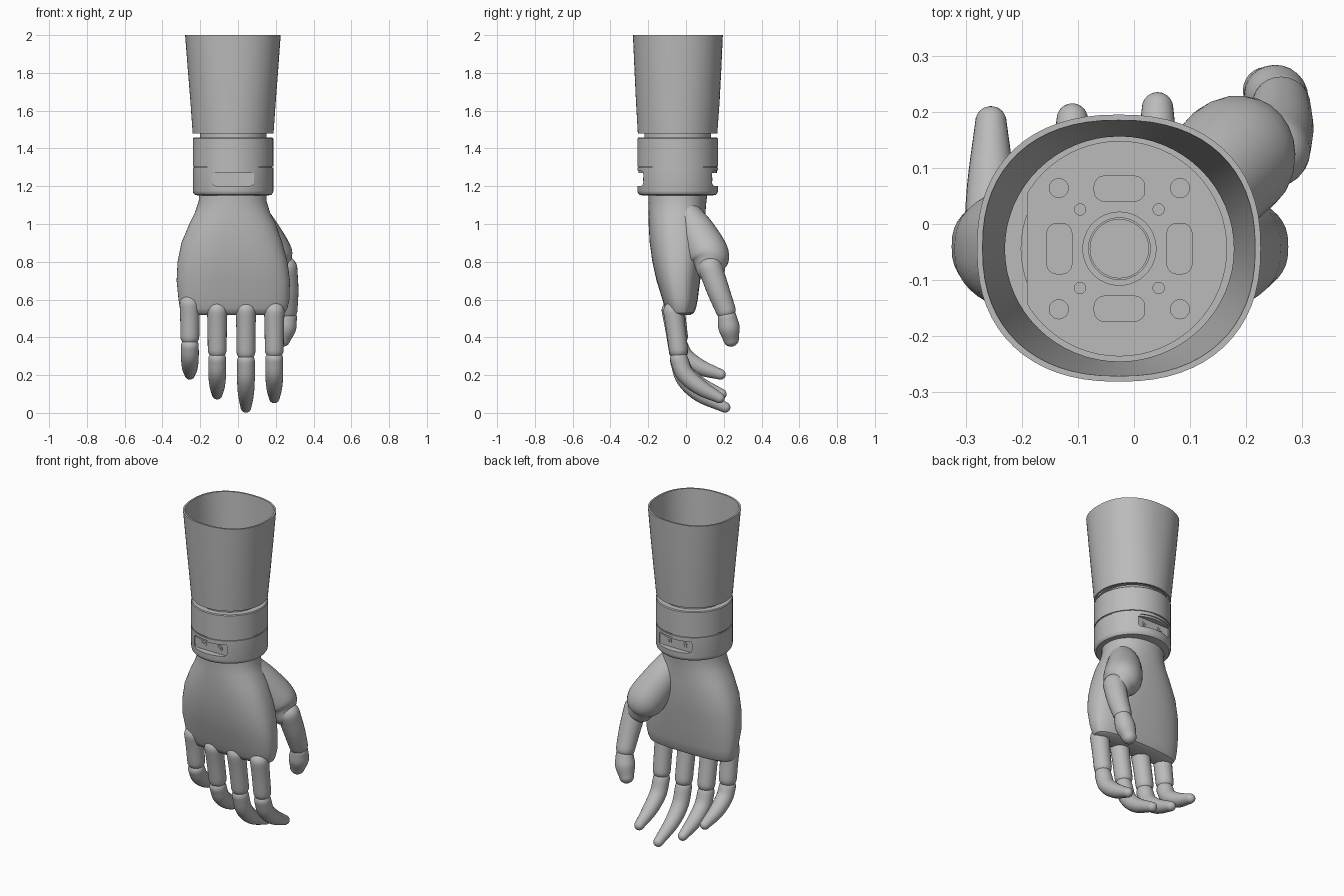
import bpy, bmesh, math
from mathutils import Vector, Matrix

if "Cube" in bpy.data.objects:
    bpy.data.objects.remove(bpy.data.objects["Cube"])

grey = bpy.data.materials.new("matte grey")
grey.use_nodes = True
grey.diffuse_color = (0.5, 0.5, 0.5, 1)
grey.node_tree.nodes["Principled BSDF"].inputs["Base Color"].default_value = grey.diffuse_color

CX, CY = -0.026, -0.044      # forearm axis
parts = []


def finish(name, bm, keep=True):
    bmesh.ops.recalc_face_normals(bm, faces=bm.faces)
    mesh = bpy.data.meshes.new(name)
    bm.to_mesh(mesh)
    bm.free()
    mesh.materials.append(grey)
    ob = bpy.data.objects.new(name, mesh)
    bpy.context.collection.objects.link(ob)
    if keep:
        parts.append(ob)
    return ob


def skin_rings(name, rings, closed=False):
    """Bridge rings of points; cap the ends, or join last to first."""
    bm = bmesh.new()
    loops = [[bm.verts.new(p) for p in ring] for ring in rings]
    pairs = list(zip(loops, loops[1:]))
    if closed:
        pairs.append((loops[-1], loops[0]))
    else:
        bm.faces.new(loops[0])
        bm.faces.new(loops[-1])
    n = len(loops[0])
    for a, b in pairs:
        for i in range(n):
            j = (i + 1) % n
            bm.faces.new((a[i], a[j], b[j], b[i]))
    return finish(name, bm)


def oval(z, x0, x1, y0, y1, power=2, n=64):
    """Superellipse ring at height z."""
    ring = []
    for i in range(n):
        a = math.tau * i / n
        c, s = math.cos(a), math.sin(a)
        ring.append(((x0 + x1) / 2 + (x1 - x0) / 2 * math.copysign(abs(c) ** (2 / power), c),
                     (y0 + y1) / 2 + (y1 - y0) / 2 * math.copysign(abs(s) ** (2 / power), s), z))
    return ring


def circle(z, r):
    return oval(z, CX - r, CX + r, CY - r, CY + r)


def catmull(pts, steps=5):
    """Smooth a list of (x, y, z, radius) points."""
    p = [Vector(q) for q in pts]
    p = [2 * p[0] - p[1]] + p + [2 * p[-1] - p[-2]]
    out = []
    for a, b, c, d in zip(p, p[1:], p[2:], p[3:]):
        for k in range(steps):
            t = k / steps
            out.append(0.5 * (2 * b + (c - a) * t + (2 * a - 5 * b + 4 * c - d) * t ** 2
                              + (3 * b - a - 3 * c + d) * t ** 3))
    return out + [p[-2]]


def limb(name, pts, n=24):
    """Tapered round tube with domed ends."""
    path = catmull(pts)
    pos = [q.to_3d() for q in path]
    rad = [q[3] for q in path]
    tan = [(pos[min(i + 1, len(pos) - 1)] - pos[max(i - 1, 0)]).normalized() for i in range(len(pos))]
    dome = [math.radians(a) for a in (15, 30, 45, 60, 75, 86)]
    stations = list(zip(pos, tan, rad))
    head = [(pos[0] - tan[0] * rad[0] * math.sin(a), tan[0], rad[0] * math.cos(a)) for a in reversed(dome)]
    tail = [(pos[-1] + tan[-1] * rad[-1] * math.sin(a), tan[-1], rad[-1] * math.cos(a)) for a in dome]
    rings = []
    for c, t, r in head + stations + tail:
        u = (Vector((1, 0, 0)) - t * t.x).normalized()
        v = t.cross(u)
        rings.append([c + (u * math.cos(math.tau * i / n) + v * math.sin(math.tau * i / n)) * r
                      for i in range(n)])
    return skin_rings(name, rings)


def add_cylinder(bm, x, y, z, r, h, axis="Z", n=24):
    m = Matrix.Translation((x, y, z))
    if axis == "Y":
        m = m @ Matrix.Rotation(math.pi / 2, 4, "X")
    bmesh.ops.create_cone(bm, cap_ends=True, segments=n, radius1=r, radius2=r, depth=h, matrix=m)


def add_box(bm, x, y, z, sx, sy, sz, bevel=0, along=2):
    """Box, with the edges running along one axis rounded."""
    m = Matrix.Translation((x, y, z)) @ Matrix.Diagonal((sx, sy, sz, 1))
    verts = bmesh.ops.create_cube(bm, size=1, matrix=m)["verts"]
    if bevel:
        edges = {e for v in verts for e in v.link_edges}
        edges = [e for e in edges if abs((e.verts[0].co - e.verts[1].co).normalized()[along]) > 0.9]
        bmesh.ops.bevel(bm, geom=edges, offset=bevel, segments=4, profile=0.5, affect="EDGES")


def cut(ob, bm):
    cutter = finish("cutter", bm, keep=False)
    cutter.hide_render = True
    mod = ob.modifiers.new("cut", "BOOLEAN")
    mod.operation, mod.solver, mod.object = "DIFFERENCE", "EXACT", cutter
    bpy.context.view_layer.objects.active = ob
    bpy.ops.object.modifier_apply(modifier=mod.name)
    bpy.data.objects.remove(cutter)


# Forearm shell: thin open tube
outer = [(1.48, -0.24, 0.188, -0.255, 0.166, 2), (1.65, -0.252, 0.2, -0.265, 0.178, 2.1),
         (1.82, -0.266, 0.213, -0.273, 0.187, 2.2), (2.0, -0.28, 0.226, -0.281, 0.195, 2.3)]
w = 0.01
inner = [(z, a + w, b - w, c + w, d - w, p) for z, a, b, c, d, p in reversed(outer)]
skin_rings("forearm_shell", [oval(*s) for s in outer + inner], closed=True)

# Mounting plate inside the shell, with slots and screw holes
plate = skin_rings("mounting_plate", [circle(1.43, 0.176), circle(1.485, 0.176),
                                      circle(1.485, 0.192), circle(1.505, 0.192)])
bm = bmesh.new()
add_box(bm, CX - 0.215, CY, 1.5, 0.1, 0.5, 0.03)
for sx, sy in ((1, 0), (-1, 0), (0, 1), (0, -1)):
    add_box(bm, CX + sx * 0.107, CY + sy * 0.107, 1.5, 0.045 + abs(sy) * 0.045,
            0.045 + abs(sx) * 0.045, 0.09, 0.018)
for sx in (1, -1):
    for sy in (1, -1):
        add_cylinder(bm, CX + sx * 0.108, CY + sy * 0.108, 1.51, 0.017, 0.02)
        add_cylinder(bm, CX + sx * 0.07, CY + sy * 0.07, 1.51, 0.01, 0.02)
add_cylinder(bm, CX, CY, 1.5, 0.052, 0.04, n=48)
cut(plate, bm)
skin_rings("plate_collar", [circle(1.495, 0.066), circle(1.515, 0.066), circle(1.515, 0.055),
                            circle(1.495, 0.055)], closed=True)

# Wrist rings
skin_rings("wrist_upper_ring", [circle(1.305, 0.213), circle(1.452, 0.213), circle(1.457, 0.209)])
skin_rings("wrist_seam", [circle(1.27, 0.207), circle(1.31, 0.207)])
cuff = skin_rings("wrist_cuff", [circle(1.152, 0.19), circle(1.155, 0.203), circle(1.165, 0.211),
                                 circle(1.175, 0.213), circle(1.298, 0.213)])
bm = bmesh.new()
for s in (1, -1):
    add_box(bm, CX, CY + s * 0.225, 1.242, 0.22, 0.1, 0.08, 0.02, along=1)
cut(cuff, bm)

# Screws in the two cuff recesses
bm = bmesh.new()
for s in (1, -1):
    for dx in (-0.053, 0.053):
        add_cylinder(bm, CX + dx, CY + s * 0.175, 1.237, 0.021, 0.008, "Y")
        add_cylinder(bm, CX + dx, CY + s * 0.178, 1.237, 0.01, 0.01, "Y")
finish("cuff_screws", bm)

# Palm
palm = [(1.17, -0.205, 0.15, -0.2, 0.115, 2.1), (1.12, -0.208, 0.152, -0.198, 0.108, 2.1),
        (1.06, -0.228, 0.17, -0.198, 0.103, 2.2), (1.0, -0.258, 0.2, -0.198, 0.103, 2.3),
        (0.9, -0.3, 0.235, -0.192, 0.1, 2.4), (0.8, -0.32, 0.262, -0.178, 0.09, 2.5),
        (0.7, -0.325, 0.275, -0.156, 0.075, 2.6), (0.6, -0.315, 0.272, -0.125, 0.062, 2.7),
        (0.555, -0.308, 0.262, -0.112, 0.053, 2.7), (0.53, -0.295, 0.25, -0.1, 0.042, 2.7),
        (0.518, -0.27, 0.225, -0.08, 0.022, 2.7)]
skin_rings("palm", [oval(*s) for s in palm])

# Thumb
limb("thumb_base", [(0.08, 0.0, 1.05, 0.08), (0.125, 0.06, 0.95, 0.1),
                    (0.185, 0.122, 0.83, 0.108), (0.215, 0.13, 0.77, 0.078)])
limb("thumb_lower", [(0.25, 0.13, 0.765, 0.064), (0.26, 0.17, 0.65, 0.06), (0.262, 0.21, 0.545, 0.053)])
limb("thumb_tip", [(0.262, 0.218, 0.505, 0.05), (0.252, 0.228, 0.45, 0.056), (0.236, 0.238, 0.392, 0.042)])


# Fingers
def finger(name, x, y, top, joint, tip, reach):
    h = joint - tip
    limb(name + "_lower", [(x, y, top - 0.053, 0.054), (x, (y - 0.042) / 2, (top + joint) / 2, 0.051),
                           (x, -0.04, joint + 0.035, 0.05)])
    limb(name + "_tip", [(x, -0.037, joint - 0.015, 0.047), (x, -0.005, joint - 0.38 * h, 0.047),
                         (x, 0.075, joint - 0.66 * h, 0.042), (x, reach - 0.028, tip + 0.029, 0.028)])


finger("little_finger", -0.255, -0.062, 0.63, 0.37, 0.175, 0.21)
finger("ring_finger", -0.11, -0.075, 0.595, 0.3, 0.07, 0.215)
finger("middle_finger", 0.042, -0.075, 0.595, 0.29, 0.0, 0.235)
finger("index_finger", 0.192, -0.066, 0.59, 0.3, 0.05, 0.205)

# Smooth shading with sharp creases
bpy.ops.object.select_all(action="DESELECT")
for ob in parts:
    ob.select_set(True)
bpy.context.view_layer.objects.active = parts[0]
bpy.ops.object.shade_smooth_by_angle(angle=math.radians(35))
